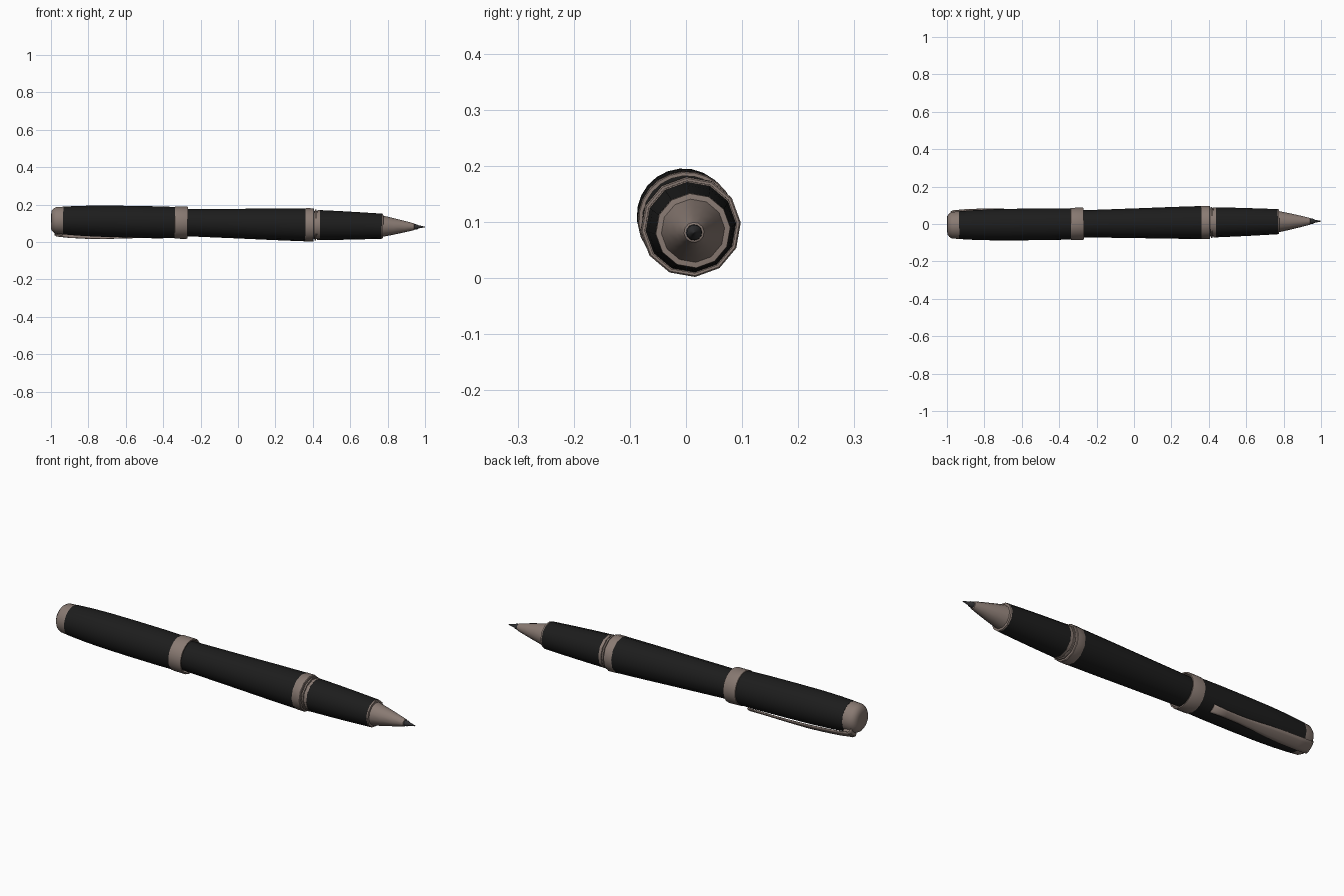
import bpy, bmesh, math
from mathutils import Matrix, Vector

if "Cube" in bpy.data.objects:
    bpy.data.objects.remove(bpy.data.objects["Cube"])


def material(name, rgb):
    m = bpy.data.materials.new(name)
    m.diffuse_color = (*rgb, 1)
    m.use_nodes = True
    m.node_tree.nodes["Principled BSDF"].inputs["Base Color"].default_value = m.diffuse_color
    return m


BLACK = material("black_lacquer", (0.012, 0.012, 0.012))
METAL = material("warm_metal", (0.25, 0.195, 0.17))
DARK = material("dark_tip", (0.03, 0.03, 0.032))

# The pen lies slightly tilted: local x maps onto this axis
axis = Vector((2, 0.022, -0.036)).normalized()
side = Vector((0, 0, 1)).cross(axis).normalized()
up = axis.cross(side)
POSE = Matrix.Translation((0, 0.004, 0.0985)) @ Matrix((axis, side, up)).transposed().to_4x4()


def finish(name, bm, mat, recalc=True):
    if recalc:
        bmesh.ops.recalc_face_normals(bm, faces=bm.faces)
    mesh = bpy.data.meshes.new(name)
    bm.to_mesh(mesh)
    bm.free()
    mesh.materials.append(mat)
    ob = bpy.data.objects.new(name, mesh)
    bpy.context.collection.objects.link(ob)
    ob.matrix_world = POSE
    bpy.ops.object.select_all(action='DESELECT')
    ob.select_set(True)
    bpy.context.view_layer.objects.active = ob
    bpy.ops.object.shade_smooth_by_angle(angle=math.radians(35))
    return ob


def turned(name, profile, mat, sides=12, phase=5, closed=False):
    """Revolve (x, radius) points round the pen axis; closed makes a hollow ring."""
    bm = bmesh.new()
    rings = []
    for x, r in profile:
        rings.append([bm.verts.new((x, r * math.cos(a), r * math.sin(a)))
                      for a in (math.radians(phase) + 2 * math.pi * i / sides for i in range(sides))])
    pairs = list(zip(rings, rings[1:]))
    if closed:
        pairs.append((rings[-1], rings[0]))
    for a, b in pairs:
        for i in range(sides):
            j = (i + 1) % sides
            bm.faces.new((a[i], a[j], b[j], b[i]))
    if not closed:
        bm.faces.new(rings[0])
        bm.faces.new(rings[-1])
    return finish(name, bm, mat)


# Cap
turned("cap_end", [(-1, 0.03), (-0.998, 0.05), (-0.988, 0.063), (-0.974, 0.071),
                   (-0.935, 0.074)], METAL, 24)
turned("cap_body", [(-0.936, 0.0745), (-0.85, 0.08), (-0.75, 0.0835), (-0.6, 0.085),
                    (-0.45, 0.085), (-0.338, 0.0835)], BLACK, 24)
turned("cap_band", [(-0.34, 0.083), (-0.338, 0.0865), (-0.275, 0.087), (-0.27, 0.085),
                    (-0.27, 0.079), (-0.34, 0.078)], METAL, 24, closed=True)

# Barrel and its rings
turned("barrel", [(-0.34, 0.071), (-0.2, 0.0745), (0, 0.0795), (0.2, 0.085), (0.362, 0.0885)], BLACK)
turned("barrel_ring", [(0.36, 0.0885), (0.362, 0.0895), (0.403, 0.0895), (0.406, 0.087)], METAL)
turned("joint_core", [(0.4, 0.076), (0.44, 0.076)], METAL)
turned("joint_ring_thin", [(0.411, 0.083), (0.419, 0.083)], METAL)
turned("joint_ring_wide", [(0.424, 0.081), (0.438, 0.081)], METAL)

# Grip and writing point
turned("grip", [(0.437, 0.0805), (0.55, 0.077), (0.66, 0.0725), (0.768, 0.0675)], BLACK)
turned("grip_ring", [(0.766, 0.0675), (0.775, 0.0665), (0.776, 0.058)], METAL)
turned("nose_cone", [(0.774, 0.057), (0.83, 0.045), (0.89, 0.031), (0.942, 0.018), (0.944, 0.014)], METAL)
turned("writing_tip", [(0.94, 0.0145), (0.958, 0.0135), (0.965, 0.0085), (0.995, 0.003), (1, 0.0012)], DARK)

# Clip: a bowed strip of (x, distance from axis, width), curved across
ANGLE = math.radians(-50)
stations = [(-0.976, 0.062, 0.056), (-0.977, 0.082, 0.06), (-0.968, 0.0885, 0.062),
            (-0.90, 0.096, 0.064), (-0.80, 0.101, 0.062), (-0.72, 0.1025, 0.056),
            (-0.64, 0.1015, 0.044), (-0.56, 0.0995, 0.036), (-0.48, 0.097, 0.036),
            (-0.40, 0.096, 0.042)]
out = Vector((0, math.cos(ANGLE), math.sin(ANGLE)))
across = Vector((0, -math.sin(ANGLE), math.cos(ANGLE)))
bm = bmesh.new()
rows = []
for x, r, w in stations:
    rows.append([bm.verts.new(Vector((x, 0, 0)) + out * (r - 0.005 * t * t * (w / 0.06)) + across * (t * w / 2))
                 for t in (-1, -0.5, 0, 0.5, 1)])
for a, b in zip(rows, rows[1:]):
    for i in range(4):
        bm.faces.new((a[i], b[i], b[i + 1], a[i + 1]))
clip = finish("clip", bm, METAL)
thick = clip.modifiers.new("thickness", 'SOLIDIFY')
thick.thickness = 0.006
thick.offset = 0

# Block joining the clip to the cap
bm = bmesh.new()
bmesh.ops.create_cube(bm, size=1)
bmesh.ops.transform(bm, verts=bm.verts, matrix=Matrix.Translation(Vector((-0.955, 0, 0)) + out * 0.076)
                    @ Matrix.Rotation(ANGLE, 4, 'X') @ Matrix.Diagonal((0.036, 0.026, 0.046, 1)))
finish("clip_mount", bm, METAL)
